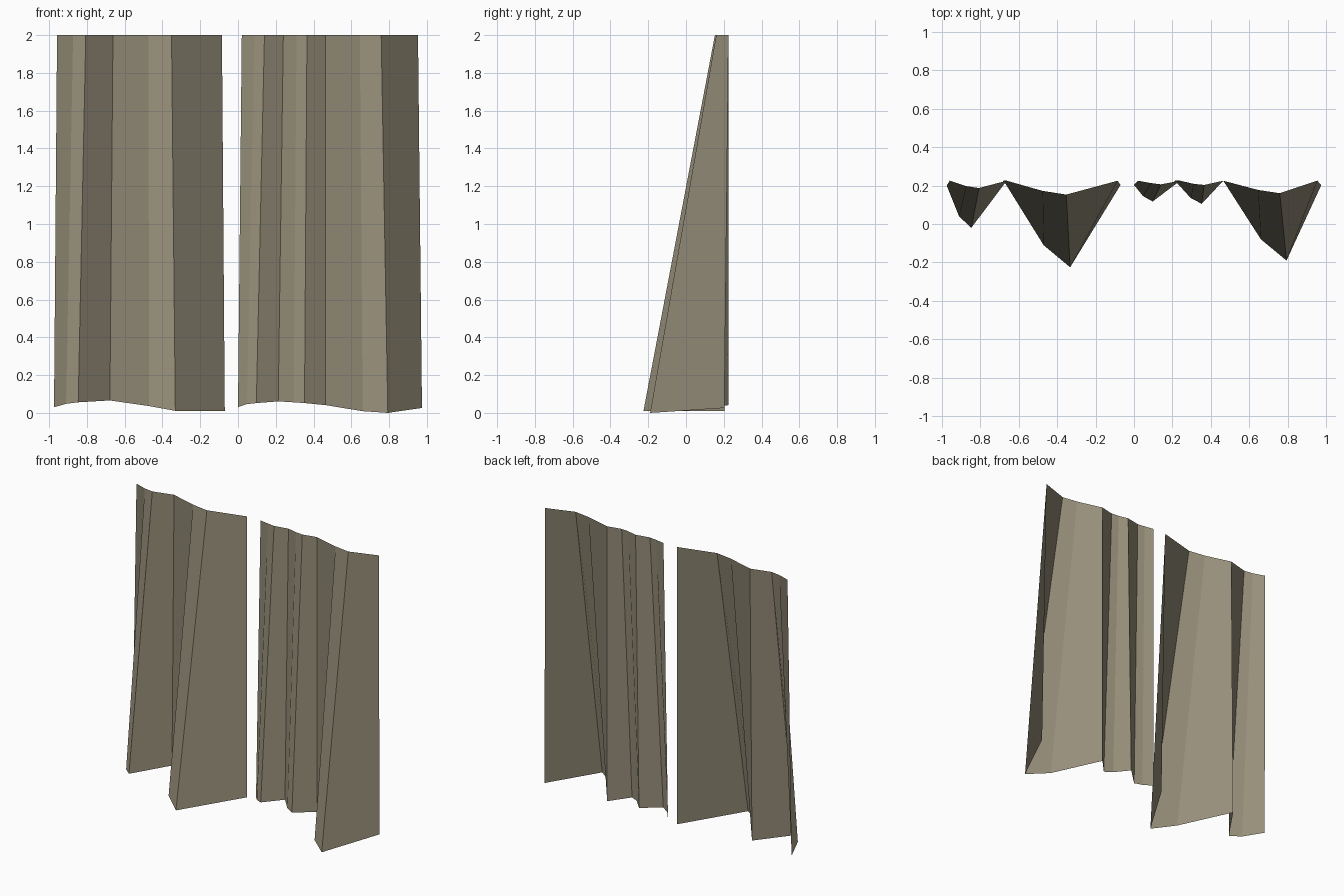
import bpy

cube = bpy.data.objects.get("Cube")
if cube:
    bpy.data.objects.remove(cube)

COLOR = (0.31, 0.275, 0.195, 1)
cloth = bpy.data.materials.new("beige cloth")
cloth.use_nodes = True
cloth.diffuse_color = COLOR
cloth.node_tree.nodes["Principled BSDF"].inputs["Base Color"].default_value = COLOR

TOP = 2.0
WALL = 0.225  # depth of the pleat valleys against the wall


def make_curtain(name, pleats):
    """Pleated sheet; each pleat line is (top x, top y, hem x, hem y, hem z)."""
    verts = [(tx, ty, TOP) for tx, ty, *_ in pleats]
    verts += [tuple(hem) for _, _, *hem in pleats]
    n = len(pleats)
    # Start at the hem so each twisted strip folds from hem to next top point
    faces = [(n + i, n + i + 1, i + 1, i) for i in range(n - 1)]
    mesh = bpy.data.meshes.new(name)
    mesh.from_pydata(verts, [], faces)
    mesh.materials.append(cloth)
    obj = bpy.data.objects.new(name, mesh)
    bpy.context.collection.objects.link(obj)


# Panel with two deep pleats
make_curtain("right_curtain", [
    (-0.958, WALL, -0.974, 0.2, 0.03),
    (-0.873, 0.197, -0.91, 0.04, 0.048),
    (-0.806, 0.187, -0.846, -0.02, 0.056),
    (-0.662, WALL, -0.678, WALL, 0.066),
    (-0.475, 0.172, -0.47, -0.11, 0.036),
    (-0.352, 0.153, -0.332, -0.225, 0.011),
    (-0.085, WALL, -0.07, 0.203, 0.011),
])

# Panel with two shallow pleats and one deep pleat
make_curtain("left_curtain", [
    (0.02, WALL, 0.0, 0.203, 0.031),
    (0.087, 0.213, 0.047, 0.145, 0.046),
    (0.14, 0.206, 0.097, 0.117, 0.052),
    (0.24, WALL, 0.213, WALL, 0.061),
    (0.31, 0.209, 0.295, 0.135, 0.056),
    (0.365, 0.203, 0.352, 0.105, 0.052),
    (0.464, WALL, 0.464, WALL, 0.041),
    (0.645, 0.177, 0.66, -0.08, 0.009),
    (0.758, 0.16, 0.793, -0.19, 0.0),
    (0.953, WALL, 0.974, 0.203, 0.026),
])
